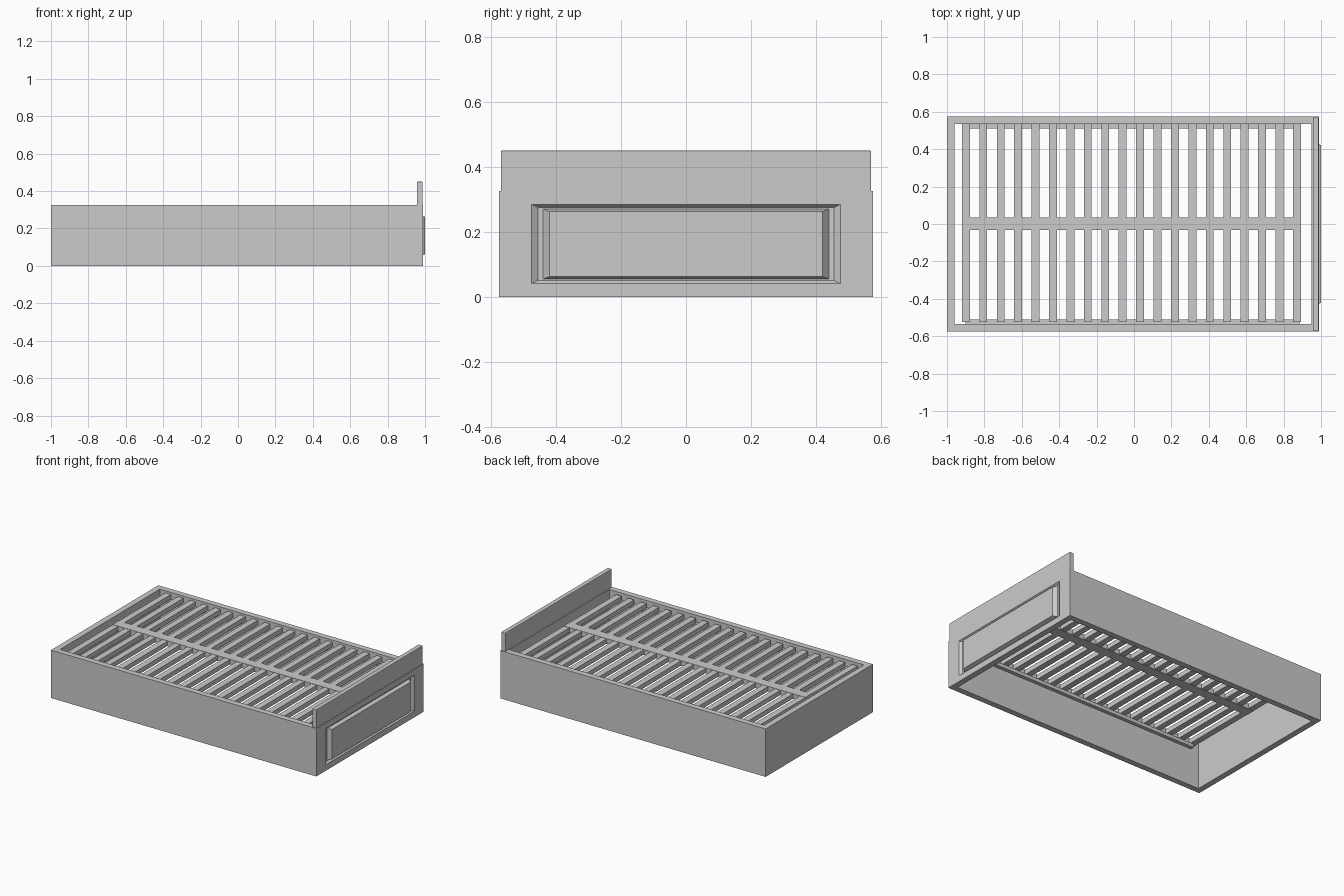
import bpy, bmesh

if "Cube" in bpy.data.objects:
    bpy.data.objects.remove(bpy.data.objects["Cube"])


def box(name, x, y, z, bevel=0.0):
    """Axis-aligned box from (min, max) ranges."""
    bm = bmesh.new()
    bmesh.ops.create_cube(bm, size=1)
    for v in bm.verts:
        for i, (lo, hi) in enumerate((x, y, z)):
            v.co[i] = lo if v.co[i] < 0 else hi
    if bevel:
        bmesh.ops.bevel(bm, geom=bm.edges[:], offset=bevel, segments=2,
                        profile=0.5, affect='EDGES')
    return finish(name, bm)


def finish(name, bm):
    bmesh.ops.recalc_face_normals(bm, faces=bm.faces[:])
    mesh = bpy.data.meshes.new(name)
    bm.to_mesh(mesh)
    bm.free()
    obj = bpy.data.objects.new(name, mesh)
    bpy.context.collection.objects.link(obj)
    return obj


W, H = 0.575, 0.325      # half width, frame height
WALL = 0.04

# Side boards and the ledges that carry the slats
for side, s in (("front", -1), ("back", 1)):
    box(f"{side}_side_board", (-0.96, 0.95),
        sorted((s * (W - WALL), s * W)), (0, H))
    box(f"{side}_slat_ledge", (-0.90, 0.885),
        sorted((s * 0.51, s * (W - WALL))), (0.255, 0.278))

# Plain end board
box("foot_board", (-1.0, -0.96), (-W, W), (0, H))

# Panelled end board: nested rectangles (x, half y, half z) forming the moulding
rings = [(0.95, W, H / 2), (0.99, W, H / 2), (0.99, 0.475, 0.122),
         (0.976, 0.455, 0.112), (0.976, 0.44, 0.108), (1.0, 0.42, 0.100)]
bm = bmesh.new()
loops = [[bm.verts.new((x, sy * hy, H / 2 + sz * hz))
          for sy, sz in ((-1, -1), (1, -1), (1, 1), (-1, 1))]
         for x, hy, hz in rings]
for a, b in zip(loops, loops[1:]):
    for i in range(4):
        j = (i + 1) % 4
        bm.faces.new((a[i], a[j], b[j], b[i]))
bm.faces.new(loops[0][::-1])
bm.faces.new(loops[-1])
finish("panelled_head_board", bm)

# Upright rail on top of the panelled end
box("head_rail", (0.956, 0.987), (-0.57, 0.57), (H - 0.005, 0.45), 0.004)

# Centre beam, flush with the slats
box("centre_beam", (-0.92, 0.892), (-0.031, 0.036), (0.276, 0.312))

# Slats, resting on the ledges
N = 20
for i in range(N):
    x = -0.899 + i * (0.871 + 0.899) / (N - 1)
    box(f"slat_{i + 1:02d}", (x - 0.021, x + 0.021), (-0.525, 0.535),
        (0.278, 0.31))
